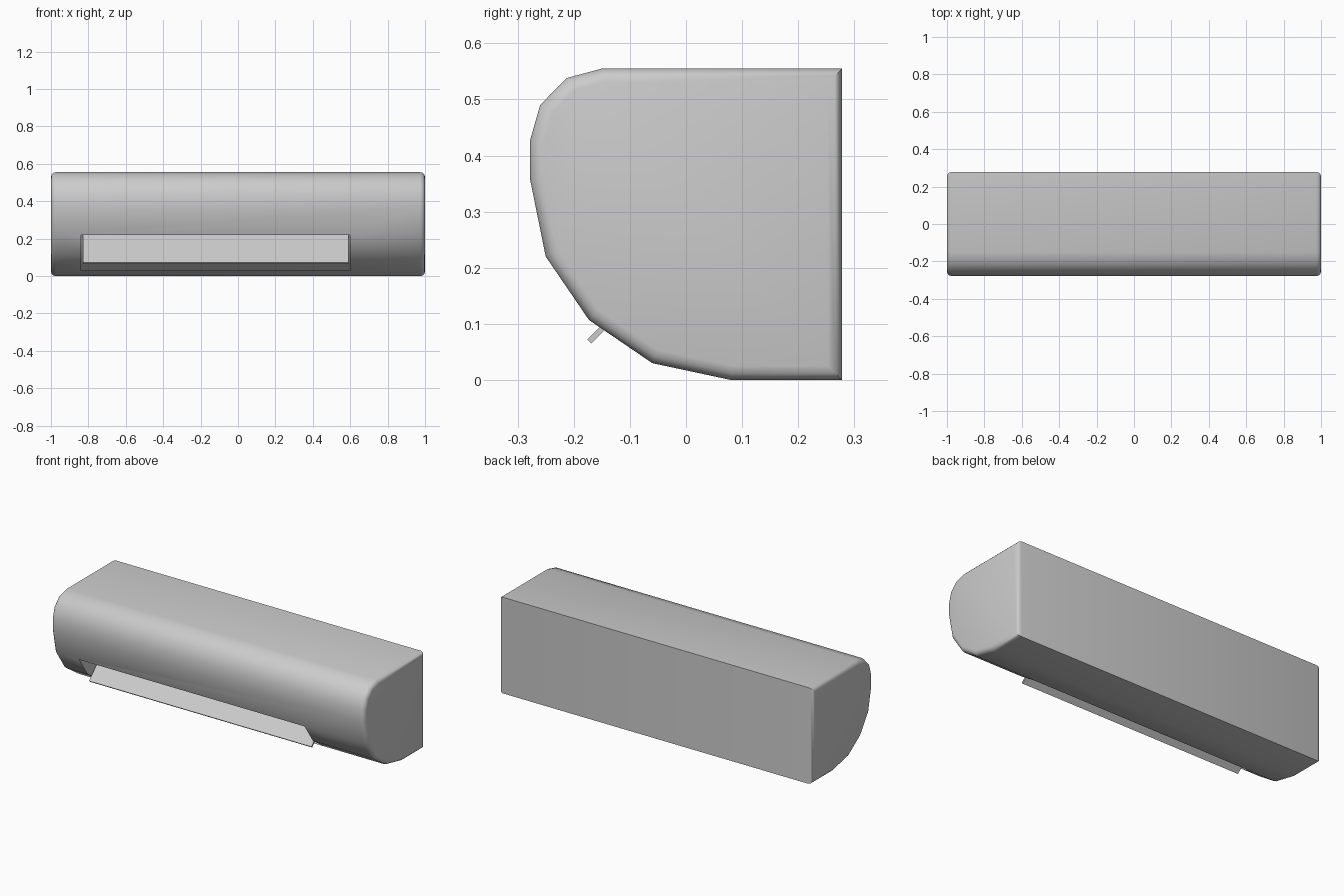
import bpy, bmesh, math

if "Cube" in bpy.data.objects:
    bpy.data.objects.remove(bpy.data.objects["Cube"])


def prism(name, profile, x0, x1, bevel=0.0):
    """Extrude a (y, z) profile along x, optionally rounding both end rims."""
    bm = bmesh.new()
    a = [bm.verts.new((x0, y, z)) for y, z in profile]
    b = [bm.verts.new((x1, y, z)) for y, z in profile]
    caps = [bm.faces.new(a), bm.faces.new(b[::-1])]
    n = len(profile)
    for i in range(n):
        j = (i + 1) % n
        bm.faces.new((a[j], a[i], b[i], b[j]))
    bmesh.ops.recalc_face_normals(bm, faces=bm.faces)
    if bevel:
        rims = [e for f in caps for e in f.edges]
        bmesh.ops.bevel(bm, geom=rims, offset=bevel, offset_type='OFFSET',
                        segments=3, profile=0.5, affect='EDGES', clamp_overlap=True)
    mesh = bpy.data.meshes.new(name)
    bm.to_mesh(mesh)
    bm.free()
    obj = bpy.data.objects.new(name, mesh)
    bpy.context.collection.objects.link(obj)
    return obj


# Housing: flat back, top and base with a faceted curved front
outlet = [(-0.06, 0.03), (-0.173, 0.107), (-0.25, 0.22)]
housing = prism("housing", [(0.278, 0), (0.08, 0)] + outlet + [
    (-0.278, 0.358), (-0.278, 0.427), (-0.26, 0.49), (-0.213, 0.538),
    (-0.15, 0.555), (0.278, 0.555)], -1, 1, bevel=0.025)

# Air outlet: recess cut straight back through the lower front
depth = 0.22
inner = [(y + depth, z) for y, z in outlet]
outer = [(-0.4, 0.22), (-0.4, 0.03)]
cutter = prism("outlet_cutter", inner + outer, -0.84, 0.60)
cutter.hide_render = True
cutter.hide_viewport = False
cutter.display_type = 'WIRE'
cut = housing.modifiers.new("outlet", 'BOOLEAN')
cut.operation = 'DIFFERENCE'
cut.object = cutter
cut.solver = 'EXACT'
bpy.context.view_layer.objects.active = housing
housing.select_set(True)
bpy.ops.object.modifier_apply(modifier=cut.name)
bpy.data.objects.remove(cutter)
bpy.ops.object.shade_smooth_by_angle(angle=math.radians(40))

# Flap: thin louvre tilted 45 degrees out of the outlet
t = 0.007
tip_y, tip_z, reach = -0.176, 0.072, 0.155
prism("outlet_flap", [
    (tip_y, tip_z), (tip_y + t, tip_z - t),
    (tip_y + t + reach, tip_z - t + reach), (tip_y + reach, tip_z + reach)],
    -0.828, 0.592)
